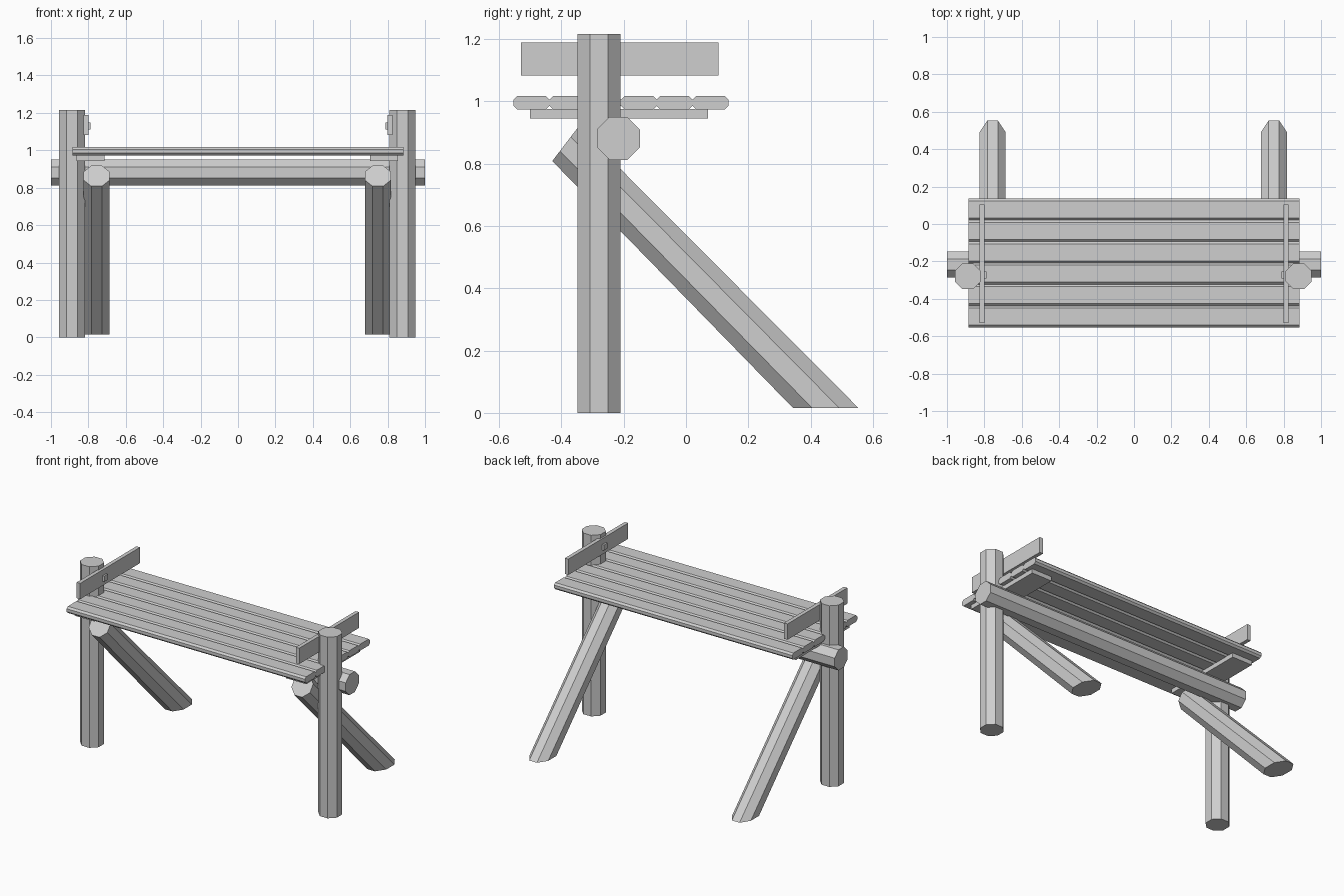
import bpy
import bmesh
import math
from mathutils import Vector

cube = bpy.data.objects.get("Cube")
if cube:
    bpy.data.objects.remove(cube, do_unlink=True)

wood = bpy.data.materials.new("plain grey wood")
wood.use_nodes = True
GREY = (0.62, 0.62, 0.62, 1)
wood.diffuse_color = GREY
wood.node_tree.nodes["Principled BSDF"].inputs["Base Color"].default_value = GREY


def loft(name, ring_a, ring_b):
    """Closed solid joining two matching rings of points."""
    bm = bmesh.new()
    a = [bm.verts.new(p) for p in ring_a]
    b = [bm.verts.new(p) for p in ring_b]
    n = len(a)
    for i in range(n):
        j = (i + 1) % n
        bm.faces.new((a[i], a[j], b[j], b[i]))
    bm.faces.new(a[::-1])
    bm.faces.new(b)
    bmesh.ops.recalc_face_normals(bm, faces=bm.faces)
    mesh = bpy.data.meshes.new(name)
    bm.to_mesh(mesh)
    bm.free()
    mesh.materials.append(wood)
    obj = bpy.data.objects.new(name, mesh)
    bpy.context.collection.objects.link(obj)
    return obj


def octagon(centre, u, v):
    """Flat-sided octagon; u and v reach from the centre to the flats."""
    c, u, v = Vector(centre), Vector(u), Vector(v)
    r = 1 / math.cos(math.pi / 8)
    angles = [math.pi / 8 + k * math.pi / 4 for k in range(8)]
    return [c + u * r * math.cos(t) + v * r * math.sin(t) for t in angles]


def box(name, x, y, z):
    ring = [(y[0], z[0]), (y[1], z[0]), (y[1], z[1]), (y[0], z[1])]
    return loft(name, [(x[0], *p) for p in ring], [(x[1], *p) for p in ring])


R = 0.069       # log radius to the flats
SHIFT = -0.004  # supports sit slightly off centre

# Posts, braces, battens and side rails, one set per end
for side, s in (("right", -1), ("left", 1)):
    px = SHIFT + s * 0.884
    loft(side + "_post",
         octagon((px, -0.279, 0), (R, 0, 0), (0, R, 0)),
         octagon((px, -0.279, 1.215), (R, 0, 0), (0, R, 0)))

    # Slanted log, cut level at the ground
    bx = SHIFT + s * 0.752
    loft(side + "_brace",
         octagon((bx, -0.387, 0.863), (R, 0, 0), (0, 0.042, 0.055)),
         octagon((bx, 0.448, 0.016), (R, 0, 0), (0, 0.105, 0)))

    box(side + "_batten", (SHIFT + s * 0.71, SHIFT + s * 0.86),
        (-0.5, 0.07), (0.944, 0.975))
    box(side + "_rail", (s * 0.80, s * 0.826), (-0.53, 0.104), (1.083, 1.189))
    box(side + "_bolt", (s * 0.788, s * 0.83), (-0.292, -0.254), (1.112, 1.15))

# Cross beam
loft("cross_beam",
     octagon((-1, -0.217, 0.881), (0, R, 0), (0, 0, R)),
     octagon((1, -0.217, 0.881), (0, R, 0), (0, 0, R)))

# Seat planks with chamfered long edges
COUNT, Y0, Y1, Z0, Z1, CUT = 6, -0.553, 0.136, 0.973, 1.017, 0.012
width = (Y1 - Y0) / COUNT
for i in range(COUNT):
    a, b = Y0 + i * width, Y0 + (i + 1) * width
    ring = [(a + CUT, Z0), (b - CUT, Z0), (b, Z0 + CUT), (b, Z1 - CUT),
            (b - CUT, Z1), (a + CUT, Z1), (a, Z1 - CUT), (a, Z0 + CUT)]
    loft(f"seat_plank_{i + 1}",
         [(-0.884, *p) for p in ring], [(0.884, *p) for p in ring])
